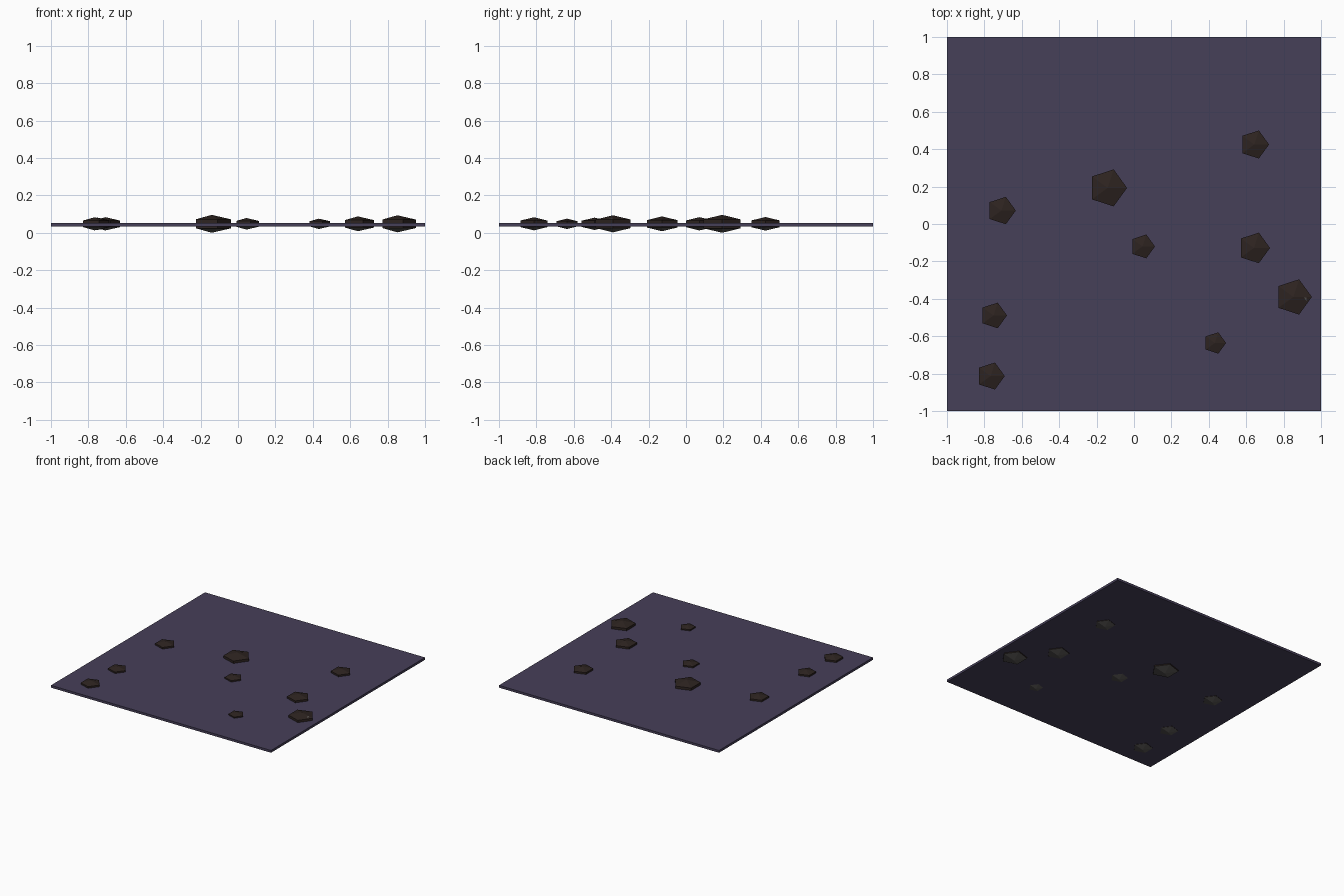
import bpy
import bmesh
import math

cube = bpy.data.objects.get("Cube")
if cube:
    bpy.data.objects.remove(cube, do_unlink=True)


def material(name, color):
    mat = bpy.data.materials.new(name)
    mat.use_nodes = True
    rgba = (*color, 1)
    mat.diffuse_color = rgba
    mat.node_tree.nodes["Principled BSDF"].inputs["Base Color"].default_value = rgba
    return mat


purple = material("dusky_purple", (0.061, 0.05, 0.098))
brown = material("dark_brown", (0.026, 0.017, 0.0145))
grey = material("stone_grey", (0.1, 0.094, 0.09))


def finish(bm, name, mats):
    bmesh.ops.recalc_face_normals(bm, faces=bm.faces)
    mesh = bpy.data.meshes.new(name)
    bm.to_mesh(mesh)
    bm.free()
    for mat in mats:
        mesh.materials.append(mat)
    obj = bpy.data.objects.new(name, mesh)
    bpy.context.collection.objects.link(obj)
    return obj


def faceted_stone(name, center, radius, height, sides, mats):
    """Flattened three-band ball: vertical sides with pointed caps."""
    bm = bmesh.new()
    rings = []
    for z in (-height / 2, height / 2):
        ring = []
        for i in range(sides):
            a = math.tau * i / sides
            ring.append(bm.verts.new((radius * math.cos(a), radius * math.sin(a), z)))
        rings.append(ring)
    bottom = bm.verts.new((0, 0, -height))
    top = bm.verts.new((0, 0, height))
    low, high = rings
    for i in range(sides):
        j = (i + 1) % sides
        bm.faces.new((low[i], low[j], high[j], high[i]))
        bm.faces.new((high[i], high[j], top))
        under = bm.faces.new((low[j], low[i], bottom))
        under.material_index = len(mats) - 1
    obj = finish(bm, name, mats)
    obj.location = center
    return obj


# Flat ground slab
bm = bmesh.new()
bmesh.ops.create_cube(bm, size=1)
bmesh.ops.scale(bm, vec=(2, 2, 0.019), verts=bm.verts)
slab = finish(bm, "ground_slab", [purple])
slab.location.z = 0.0425

# Scattered rocks, half sunk through the slab: x, y, radius
rocks = [
    (-0.141, 0.193, 0.104), (0.643, 0.425, 0.079), (-0.709, 0.072, 0.077),
    (0.045, -0.12, 0.067), (0.641, -0.128, 0.086), (0.852, -0.39, 0.099),
    (0.432, -0.636, 0.06), (-0.751, -0.489, 0.072), (-0.767, -0.813, 0.076),
]
for n, (x, y, r) in enumerate(rocks, 1):
    faceted_stone(f"rock_{n}", (x, y, 0.048), r, r * 0.46, 5, [brown, grey])

# Small pebble embedded in the tip of one rock
faceted_stone("pebble", (0.911, -0.393, 0.062), 0.032, 0.018, 6, [grey])
